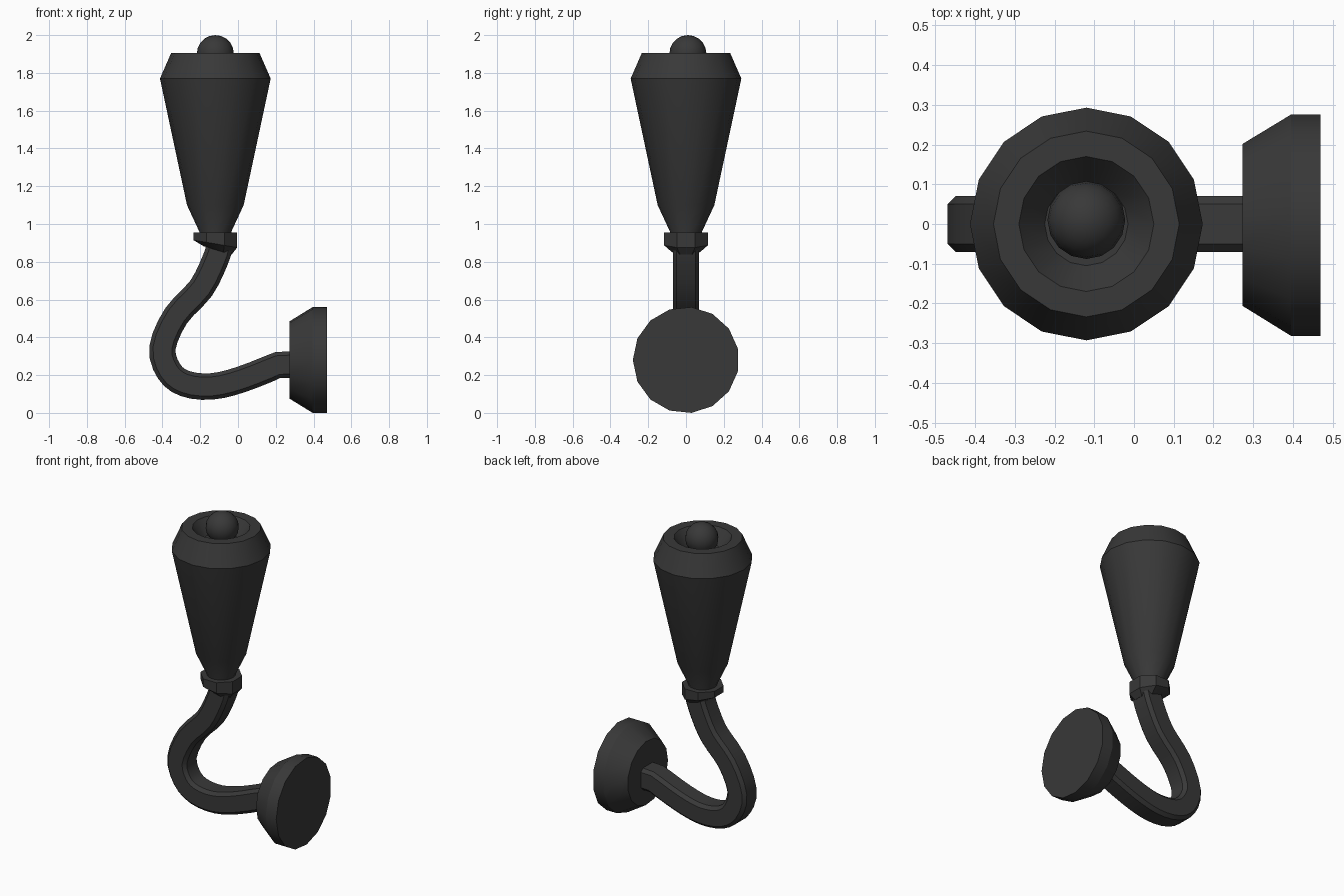
import bpy, bmesh, math
from mathutils import Vector, Matrix

if "Cube" in bpy.data.objects:
    bpy.data.objects.remove(bpy.data.objects["Cube"])

mat = bpy.data.materials.new("dark_metal")
mat.diffuse_color = (0.04, 0.04, 0.04, 1)
mat.use_nodes = True
mat.node_tree.nodes["Principled BSDF"].inputs["Base Color"].default_value = mat.diffuse_color
AX = -0.12  # x of the upright handle axis


def finish(name, bm, angle=30):
    bmesh.ops.recalc_face_normals(bm, faces=bm.faces)
    me = bpy.data.meshes.new(name)
    bm.to_mesh(me)
    bm.free()
    me.materials.append(mat)
    ob = bpy.data.objects.new(name, me)
    bpy.context.collection.objects.link(ob)
    bpy.ops.object.select_all(action='DESELECT')
    ob.select_set(True)
    bpy.context.view_layer.objects.active = ob
    bpy.ops.object.shade_smooth_by_angle(angle=math.radians(angle))
    return ob


def loft(name, rings, angle=30):
    """Skin a list of point rings and cap both ends."""
    bm = bmesh.new()
    vs = [[bm.verts.new(p) for p in r] for r in rings]
    n = len(vs[0])
    for a, b in zip(vs, vs[1:]):
        for i in range(n):
            j = (i + 1) % n
            bm.faces.new((a[i], a[j], b[j], b[i]))
    bm.faces.new(vs[0])
    bm.faces.new(vs[-1])
    return finish(name, bm, angle)


def ring(r, z, n, start=0.0, cx=AX, tilt=0.0):
    pts = []
    for i in range(n):
        a = start + 2 * math.pi * i / n
        dx = r * math.cos(a)
        pts.append((cx + dx, r * math.sin(a), z + tilt * dx))
    return pts


# tapered handle with a hollow top
profile = [(0.085, 0.94), (0.085, 0.96), (0.15, 1.10), (0.293, 1.77),
           (0.234, 1.905), (0.17, 1.905), (0.105, 1.82)]
loft("handle_body", [ring(r, z, 16) for r, z in profile])

# ball in the hollow top
bm = bmesh.new()
bmesh.ops.create_uvsphere(bm, u_segments=16, v_segments=10, radius=0.098,
                          matrix=Matrix.Translation((AX, 0.01, 1.902)))
finish("top_ball", bm, 50)

# tilted collar under the handle
h = math.pi / 8
loft("collar", [ring(0.125, 0.955, 8, h),
                ring(0.125, 0.895, 8, h, tilt=-0.17),
                ring(0.08, 0.86, 8, h, cx=-0.108, tilt=-0.3)])

# round wall plate facing +x
plate = []
for x, r in [(0.273, 0.206), (0.395, 0.2815), (0.47, 0.2815)]:
    plate.append([(x, -r * math.cos(2 * math.pi * i / 15),
                   0.28 + r * math.sin(2 * math.pi * i / 15)) for i in range(15)])
loft("wall_plate", plate)

# curved arm: chamfered square section swept along a smooth path
path = [Vector(p) for p in [(-0.095, 0.89), (-0.12, 0.81), (-0.195, 0.66), (-0.327, 0.515),
                            (-0.40, 0.345), (-0.365, 0.22), (-0.28, 0.155),
                            (-0.14, 0.14), (0.02, 0.178), (0.21, 0.253)]]
pts = []
for i in range(len(path) - 1):
    p0, p1, p2 = path[max(i - 1, 0)], path[i], path[i + 1]
    p3 = path[min(i + 2, len(path) - 1)]
    for k in range(3):
        t = k / 3
        pts.append(0.5 * (2 * p1 + (p2 - p0) * t + (2 * p0 - 5 * p1 + 4 * p2 - p3) * t * t
                          + (3 * p1 - p0 - 3 * p2 + p3) * t ** 3))
pts += [path[-1], Vector((0.30, 0.257))]
s, c = 0.07, 0.05
section = [(s, c), (c, s), (-c, s), (-s, c), (-s, -c), (-c, -s), (c, -s), (s, -c)]
rings = []
for i, p in enumerate(pts):
    d = (pts[min(i + 1, len(pts) - 1)] - pts[max(i - 1, 0)]).normalized()
    if i == len(pts) - 1:
        d = Vector((1, 0))
    nrm = Vector((-d.y, d.x))
    rings.append([(p.x + nrm.x * u, v, p.y + nrm.y * u) for u, v in section])
loft("curved_arm", rings)
